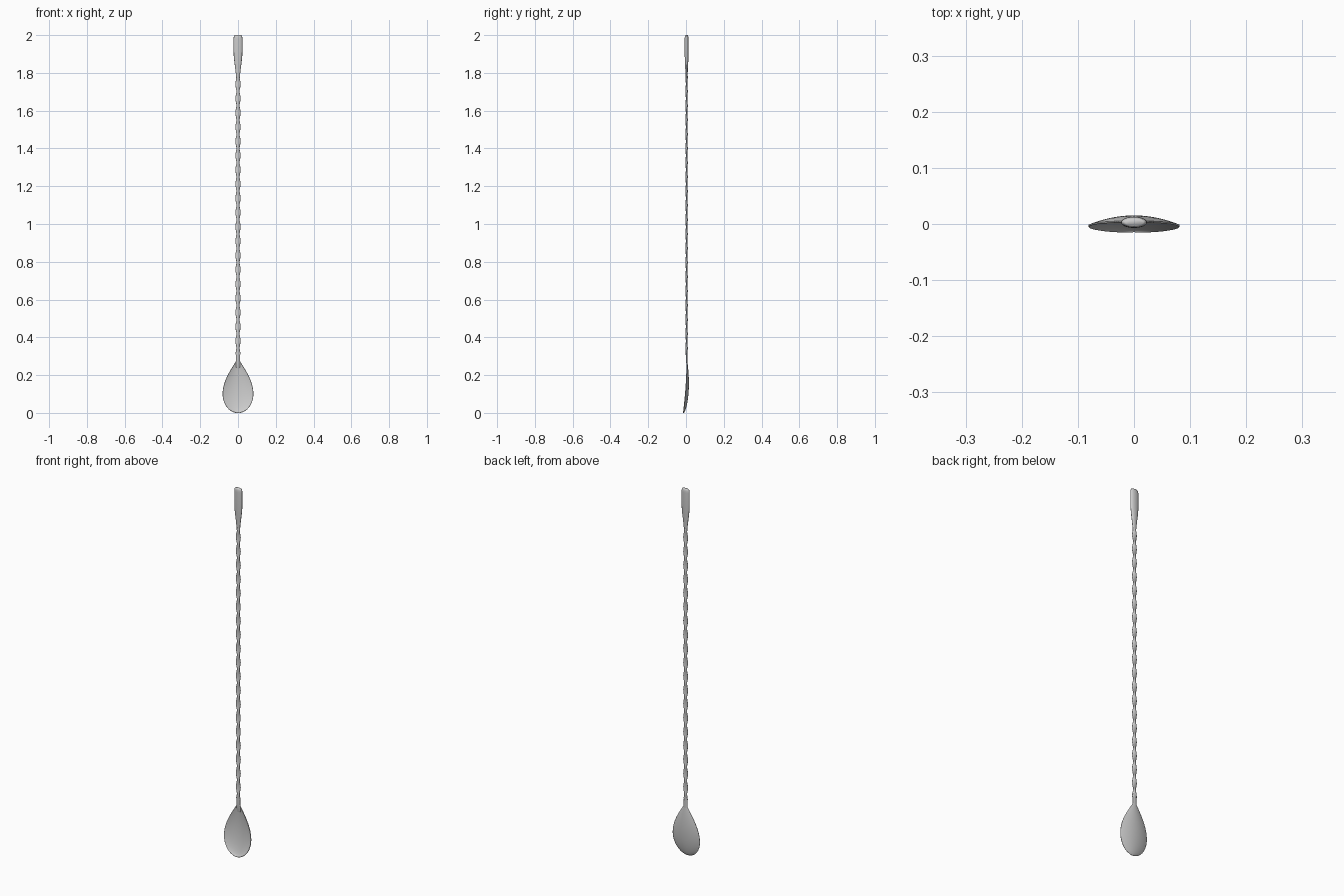
import bpy, bmesh, math
from math import sin, cos, pi

if "Cube" in bpy.data.objects:
    bpy.data.objects.remove(bpy.data.objects["Cube"])

CY = 0.003   # depth position of the stem axis


def finish(name, bm, angle=60):
    bmesh.ops.recalc_face_normals(bm, faces=bm.faces)
    me = bpy.data.meshes.new(name)
    bm.to_mesh(me)
    bm.free()
    ob = bpy.data.objects.new(name, me)
    bpy.context.collection.objects.link(ob)
    bpy.ops.object.select_all(action='DESELECT')
    ob.select_set(True)
    bpy.context.view_layer.objects.active = ob
    bpy.ops.object.shade_smooth_by_angle(angle=math.radians(angle))
    return ob


def loft(name, rings):
    """Skin a list of closed point rings and cap both ends."""
    bm = bmesh.new()
    vs = [[bm.verts.new(p) for p in r] for r in rings]
    n = len(vs[0])
    for a, b in zip(vs, vs[1:]):
        for i in range(n):
            j = (i + 1) % n
            bm.faces.new((a[i], a[j], b[j], b[i]))
    bm.faces.new(vs[0])
    bm.faces.new(vs[-1])
    return finish(name, bm)


def ellipse(z, rx, ry, y=CY, n=24):
    return [(rx * cos(2 * pi * i / n), y + ry * sin(2 * pi * i / n), z) for i in range(n)]


# twisted stem: rotating oval, flattened front to back
def twist_ring(z, n=16):
    turn = pi * (1.74 - z) / 0.0755
    ring = []
    for i in range(n):
        t = 2 * pi * i / n
        x, y = 0.0138 * cos(t), 0.0085 * sin(t)
        ring.append((x * cos(turn) - y * sin(turn),
                     CY + 0.47 * (x * sin(turn) + y * cos(turn)), z))
    return ring


STEPS = 320
loft("twisted_stem", [twist_ring(0.31 + 1.475 * k / STEPS) for k in range(STEPS + 1)])

# flattened grip at the top
grip = [(1.765, .0085, .0045), (1.80, .012, .006), (1.83, .0155, .0075), (1.86, .0195, .009),
        (1.89, .0225, .0098), (1.92, .0232, .01), (1.98, .0232, .01), (1.99, .0225, .0095),
        (1.997, .0205, .008), (2.0, .017, .006)]
loft("grip", [ellipse(*g) for g in grip])

# plain neck between stem and bowl
neck = [(.235, .008, .0015, .0075), (.25, .011, .003, .006), (.27, .012, .004, .0045),
        (.29, .011, .0045, .0035), (.33, .0105, .0048, CY)]
loft("neck", [ellipse(*g) for g in neck])


# egg-shaped bowl, hollow towards the front
def half_width(z):
    if z < 0.1:
        return max(0.003, 0.081 * math.sqrt(max(0, 1 - ((0.1 - z) / 0.1) ** 2)))
    return 0.012 + 0.069 * cos((z - 0.1) / 0.17 * pi / 2)


ROWS, COLS = 40, 24
bm = bmesh.new()
grid = []
for r in range(ROWS + 1):
    z = 0.135 * (1 - cos(pi * r / ROWS))
    w = half_width(z)
    rim = -0.0145 + 0.0185 * (1 - max(0, 1 - z / 0.27) ** 1.8)
    depth = 0.0155 * w / 0.081
    row = []
    for c in range(COLS + 1):
        s = sin(pi / 2 * (2 * c / COLS - 1))
        row.append(bm.verts.new((w * s, rim + depth * (1 - s * s), z)))
    grid.append(row)
for a, b in zip(grid, grid[1:]):
    for c in range(COLS):
        bm.faces.new((a[c], a[c + 1], b[c + 1], b[c]))
bowl = finish("bowl", bm, 50)
shell = bowl.modifiers.new("thickness", 'SOLIDIFY')
shell.thickness = 0.003
shell.offset = 0
